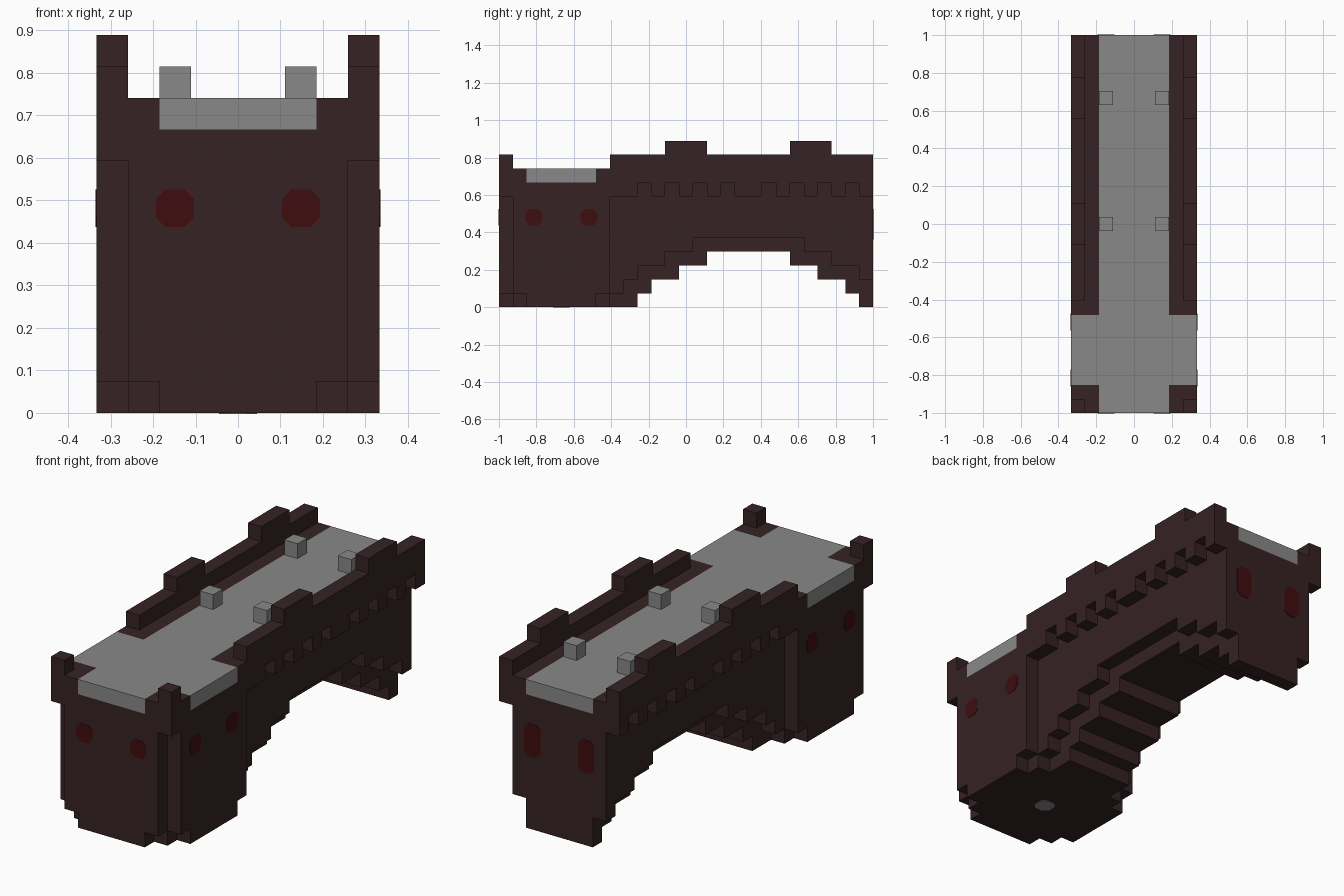
import bpy, bmesh, math
from mathutils import Vector

if "Cube" in bpy.data.objects:
    bpy.data.objects.remove(bpy.data.objects["Cube"], do_unlink=True)

U = 2 / 27                                # one block
W, L = 9, 27                              # blocks wide and long
ORIGIN = Vector((W / 2, L / 2, 0))


def material(name, color):
    m = bpy.data.materials.new(name)
    m.use_nodes = True
    m.diffuse_color = (*color, 1)
    bsdf = next(n for n in m.node_tree.nodes if n.type == 'BSDF_PRINCIPLED')
    bsdf.inputs["Base Color"].default_value = (*color, 1)
    bsdf.inputs["Roughness"].default_value = 0.9
    return m


BRICK = material("dark brick", (0.037, 0.016, 0.017))
STONE = material("grey stone", (0.25, 0.25, 0.25))
RED = material("deep red", (0.051, 0.004, 0.0045))


def prism(name, outline, lo, hi, axis, mat):
    """Extrude a 2D outline in block units along an axis from lo to hi."""
    bm = bmesh.new()

    def place(a, b, c):
        p = {'x': (c, a, b), 'y': (a, c, b), 'z': (a, b, c)}[axis]
        return bm.verts.new((Vector(p) - ORIGIN) * U)

    face = bm.faces.new([place(a, b, lo) for a, b in outline])
    top = bmesh.ops.extrude_face_region(bm, geom=[face])["geom"]
    step = Vector([(hi - lo) * U * (axis == k) for k in "xyz"])
    bmesh.ops.translate(bm, vec=step, verts=[v for v in top if isinstance(v, bmesh.types.BMVert)])
    bmesh.ops.recalc_face_normals(bm, faces=bm.faces)
    mesh = bpy.data.meshes.new(name)
    bm.to_mesh(mesh)
    bm.free()
    mesh.materials.append(mat)
    obj = bpy.data.objects.new(name, mesh)
    bpy.context.collection.objects.link(obj)
    return obj


def box(name, x, y, z, mat=BRICK):
    outline = [(x[0], y[0]), (x[1], y[0]), (x[1], y[1]), (x[0], y[1])]
    return prism(name, outline, *z, 'z', mat)


def pair(name, x, y, z, mat=BRICK):
    """The same box on both sides of the model."""
    box(name + "_right", x, y, z, mat)
    box(name + "_left", (W - x[1], W - x[0]), y, z, mat)


def four_way(corner):
    """Turn a stepped corner around the centre of the square tower."""
    pts, c = [], W / 2
    for turn in range(4):
        for x, y in corner:
            dx, dy = x - c, y - c
            for _ in range(turn):
                dx, dy = -dy, dx
            pts.append((dx + c, dy + c))
    return pts


def steps(start, runs):
    """Stepped underside from (end, height) runs."""
    pts = []
    for end, height in runs:
        pts += [(start, height), (end, height)]
        start = end
    return pts


# Tower: stepped foot and shaft with notched corners
prism("tower_foot", four_way([(0, 2), (1, 2), (1, 1), (2, 1), (2, 0)]), 0, 1, 'z', BRICK)
prism("tower_shaft", four_way([(0, 1), (1, 1), (1, 0)]), 1, 9, 'z', BRICK)

# Bridge span and the narrower arch rib below it
span = steps(9, [(10, 2), (12, 3), (14, 4), (22, 5), (24, 4), (26, 3), (27, 2)])
rib = steps(9, [(10, 0), (11, 1), (13, 2), (15, 3), (21, 4), (23, 3), (25, 2), (26, 1), (27, 0)])
prism("bridge_span", span + [(L, 9), (9, 9)], 1, 8, 'x', BRICK)
prism("arch_rib", rib + span[::-1], 2, 7, 'x', BRICK)

# Cross-shaped stone deck with brick borders
deck = [(2, 0), (7, 0), (7, 2), (9, 2), (9, 7), (7, 7), (7, L),
        (2, L), (2, 7), (0, 7), (0, 2), (2, 2)]
prism("stone_deck", deck, 9, 10, 'z', STONE)
pair("front_border", (0, 2), (0, 2), (9, 10))
pair("bridge_border", (0, 2), (7, L), (9, 10))

# Tower corner posts
pair("corner_post_bracket", (0, 1), (0, 1), (8, 9))
pair("corner_post_top", (0, 1), (0, 1), (10, 11))

# Parapets, merlons and corbels
pair("parapet", (0, 1), (8, L), (10, 11))
for y in (12, 21):
    pair("merlon", (0, 1), (y, y + 3), (11, 12))
for a, b in ((8, 10), (17, 19)):
    pair("wide_corbel", (0, 1), (a, b), (8, 9))
for y in (11, 13, 15, 20, 22, 24, 26):
    pair("corbel", (0, 1), (y, y + 1), (8, 9))

# Stone blocks standing on the deck
for y in (13, 22):
    pair("deck_block", (2, 3), (y, y + 1), (10, 11), STONE)


def eye(name, a, b, half_height, at, axis, mat=RED):
    """Thin eight-sided plate lying on a wall."""
    r, c = 0.6, 0.3
    h = half_height
    outline = [(r, h - c), (r - c, h), (c - r, h), (-r, h - c),
               (-r, c - h), (c - r, -h), (r - c, -h), (r, c - h)]
    prism(name, [(a + p, b + q) for p, q in outline], at - 0.03, at + 0.03, axis, mat)


# Painted windows on tower front and sides, tall ones on the back end
for i in (2.5, 6.5):
    eye("front_window", i, 6.5, 0.6, 0, 'y')
    eye("back_window", i, 6, 1.1, L, 'y')
    for side in (0, W):
        eye("side_window", i, 6.5, 0.6, side, 'x')

# Stone spot under the tower
eye("foot_spot", 4.5, 4.5, 0.6, 0, 'z', STONE)
